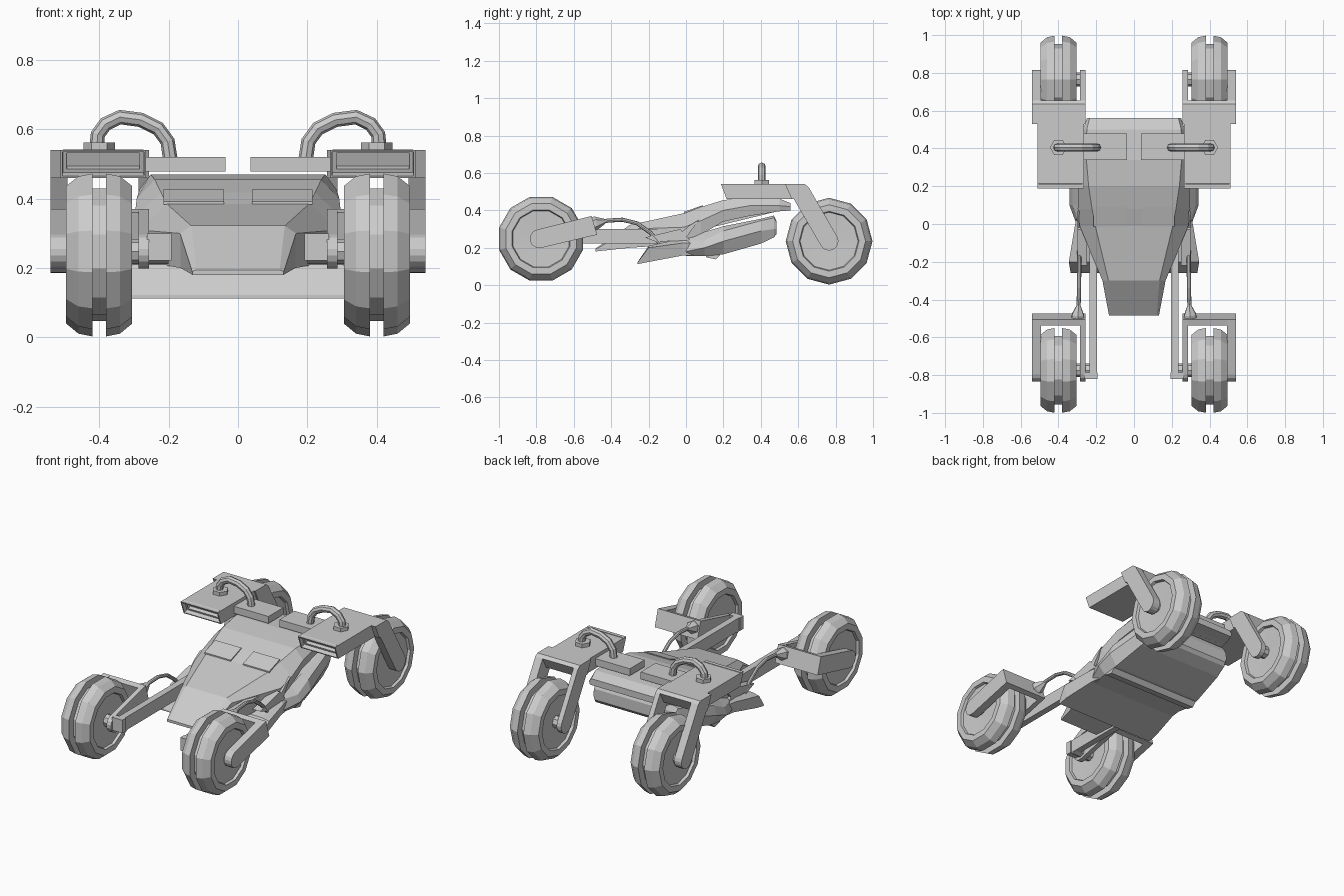
import bpy, bmesh
from math import sin, cos, pi, radians
from mathutils import Vector

cube = bpy.data.objects.get("Cube")
if cube:
    bpy.data.objects.remove(cube)

grey = bpy.data.materials.new("light grey")
grey.use_nodes = True
colour = (0.6, 0.6, 0.6, 1)
grey.diffuse_color = colour
grey.node_tree.nodes["Principled BSDF"].inputs["Base Color"].default_value = colour


def finish(name, bm, mirror=True):
    bmesh.ops.recalc_face_normals(bm, faces=bm.faces)
    mesh = bpy.data.meshes.new(name)
    bm.to_mesh(mesh)
    bm.free()
    mesh.materials.append(grey)
    obj = bpy.data.objects.new(name, mesh)
    bpy.context.collection.objects.link(obj)
    if mirror:
        obj.modifiers.new("both sides", 'MIRROR')
    return obj


def skin(rings, caps=True, closed=False):
    """Join equal rings of points into a tube."""
    bm = bmesh.new()
    loops = [[bm.verts.new(p) for p in ring] for ring in rings]
    pairs = list(zip(loops, loops[1:]))
    if closed:
        pairs.append((loops[-1], loops[0]))
    for a, b in pairs:
        n = len(a)
        for i in range(n):
            j = (i + 1) % n
            bm.faces.new((a[i], a[j], b[j], b[i]))
    if caps and not closed:
        bm.faces.new(loops[0])
        bm.faces.new(loops[-1])
    return bm


def prism(name, x0, x1, outline, mirror=True):
    """Side outline of (y, z) points, extruded along x."""
    return finish(name, skin([[(x, y, z) for y, z in outline] for x in (x0, x1)]), mirror)


def box(name, x0, x1, y0, y1, z0, z1):
    return prism(name, x0, x1, [(y0, z0), (y1, z0), (y1, z1), (y0, z1)])


def lathe_x(name, centre, profile, sides, phase=0):
    """Turn (x, radius) points round an axle."""
    cx, cy, cz = centre
    rings = [[(cx + x, cy + r * cos(2 * pi * i / sides + phase),
               cz + r * sin(2 * pi * i / sides + phase)) for i in range(sides)]
             for x, r in profile]
    return finish(name, skin(rings))


def arc(y, z, r, start, end, steps=8):
    angles = [radians(start + (end - start) * i / steps) for i in range(steps + 1)]
    return [(y + r * cos(a), z + r * sin(a)) for a in angles]


def pipe(name, path, radius, sides=8):
    """Tube along points; radius may be one number or one per point."""
    pts = [Vector(p) for p in path]
    radii = radius if isinstance(radius, list) else [radius] * len(pts)
    rings = []
    for i, p in enumerate(pts):
        d = (pts[min(i + 1, len(pts) - 1)] - pts[max(i - 1, 0)]).normalized()
        side = Vector((0, 1, 0)) if abs(d.y) < 0.6 else Vector((1, 0, 0))
        u = d.cross(side).normalized()
        v = d.cross(u)
        rings.append([p + radii[i] * (u * cos(2 * pi * k / sides) + v * sin(2 * pi * k / sides))
                      for k in range(sides)])
    return finish(name, skin(rings))


def hull(name, stations):
    """Symmetric loft: each station is y and half section (x, z) from top to bottom."""
    rings = []
    for y, half in stations:
        rings.append([(x, y, z) for x, z in half] + [(-x, y, z) for x, z in reversed(half)])
    return finish(name, skin(rings), mirror=False)


# Wheels: grooved tread, tapered shoulders, sunken discs
right_half = [(0.02, 0.188), (0.02, 0.232), (0.06, 0.224), (0.095, 0.195),
              (0.095, 0.16), (0.08, 0.155), (0.075, 0.04)]
wheel = [(-x, r) for x, r in reversed(right_half)] + right_half
front_hub, rear_hub = (0.4, -0.775, 0.248), (0.4, 0.765, 0.235)
lathe_x("front_wheels", front_hub, wheel, 12, radians(15))
lathe_x("rear_wheels", rear_hub, wheel, 12)
lathe_x("front_axles", front_hub, [(-0.2, 0.036), (0.13, 0.036)], 8)
lathe_x("rear_axles", rear_hub, [(-0.13, 0.036), (0.13, 0.036)], 8)

# Front forks
front_arm = arc(-0.785, 0.248, 0.05, 104, 284) + [(-0.475, 0.27), (-0.505, 0.37)]
prism("front_fork_outer", 0.492, 0.54, front_arm)
prism("front_fork_inner", 0.257, 0.287, front_arm)
prism("front_fork_bridge", 0.257, 0.54,
      [(-0.537, 0.36), (-0.505, 0.37), (-0.475, 0.27), (-0.507, 0.262)])

# Beams carrying the front wheels, and their feet
box("front_beam", 0.197, 0.236, -0.8, -0.05, 0.222, 0.3)
box("front_beam_foot", 0.192, 0.262, -0.82, -0.785, 0.222, 0.3)

# Steering rods with cone ends
pipe("steering_rod", [(0.295, -0.49, 0.33), (0.293, -0.42, 0.345), (0.291, -0.34, 0.35),
                      (0.29, -0.26, 0.33), (0.29, -0.19, 0.28), (0.29, -0.14, 0.225)], 0.011)
pipe("steering_rod_cone", [(0.298, -0.5, 0.325), (0.297, -0.48, 0.332), (0.293, -0.43, 0.343)],
     [0.038, 0.036, 0.011], 6)

# Rear forks
rear_arm = arc(0.765, 0.235, 0.05, 207, 387) + [(0.655, 0.525), (0.635, 0.54), (0.53, 0.54)]
prism("rear_fork_outer", 0.492, 0.54, rear_arm)
prism("rear_fork_inner", 0.257, 0.287, rear_arm)
prism("rear_fork_bridge", 0.257, 0.54,
      [(0.53, 0.54), (0.635, 0.54), (0.655, 0.525), (0.62, 0.46), (0.565, 0.46)])

# Rear pods with a sunken opening in the sloping front
bm = skin([[(x, y, z) for y, z in [(0.187, 0.54), (0.57, 0.54), (0.57, 0.46), (0.217, 0.46)]]
           for x in (0.265, 0.512)])
bmesh.ops.recalc_face_normals(bm, faces=bm.faces)
mouth = min(bm.faces, key=lambda f: f.calc_center_median().y)
bmesh.ops.inset_region(bm, faces=[mouth], thickness=0.009)
bmesh.ops.inset_region(bm, faces=[mouth], thickness=0.001, depth=-0.025)
bmesh.ops.inset_region(bm, faces=[mouth], thickness=0.016)
bmesh.ops.inset_region(bm, faces=[mouth], thickness=0.001, depth=-0.02)
finish("rear_pod", bm)

# Connector blocks, hoses and hose nuts
box("connector_block", 0.036, 0.285, 0.34, 0.48, 0.478, 0.52)
pipe("hose", [(0.408, 0.405, 0.54), (0.404, 0.405, 0.585), (0.382, 0.405, 0.615),
              (0.34, 0.405, 0.635), (0.28, 0.405, 0.627), (0.23, 0.405, 0.602),
              (0.203, 0.405, 0.565), (0.193, 0.405, 0.5)], 0.021)
pipe("hose_nut", [(0.4, 0.405, 0.535), (0.4, 0.405, 0.562)], 0.045, 6)

# Upper hood from the nose tip to the tail
hull("hood", [
    (-0.485, [(0.12, 0.195), (0.132, 0.19), (0.13, 0.18)]),
    (-0.3, [(0.135, 0.322), (0.167, 0.3), (0.165, 0.2)]),
    (-0.01, [(0.205, 0.385), (0.288, 0.31), (0.28, 0.22)]),
    (0.08, [(0.222, 0.418), (0.298, 0.345), (0.28, 0.27)]),
    (0.2, [(0.24, 0.455), (0.292, 0.4), (0.28, 0.34)]),
    (0.34, [(0.252, 0.47), (0.285, 0.425), (0.272, 0.37)]),
    (0.5, [(0.25, 0.462), (0.27, 0.425), (0.262, 0.395)]),
    (0.56, [(0.235, 0.438), (0.25, 0.42), (0.245, 0.4)])])

# Thin raised panels on the hood
prism("hood_panel", 0.04, 0.215, [(-0.012, 0.383), (-0.012, 0.392), (0.09, 0.427), (0.09, 0.42)])

# Lower body: flared side panels rising to the tail
hull("lower_body", [
    (0.0, [(0.25, 0.27), (0.295, 0.24), (0.305, 0.18), (0.28, 0.155)]),
    (0.1, [(0.28, 0.285), (0.325, 0.24), (0.342, 0.2), (0.3, 0.155)]),
    (0.2, [(0.28, 0.315), (0.325, 0.29), (0.342, 0.235), (0.3, 0.165)]),
    (0.4, [(0.27, 0.355), (0.295, 0.345), (0.305, 0.29), (0.28, 0.222)]),
    (0.47, [(0.26, 0.372), (0.275, 0.36), (0.285, 0.3), (0.27, 0.255)]),
    (0.485, [(0.26, 0.34), (0.27, 0.335), (0.275, 0.3), (0.265, 0.275)])])

# Rear slat between hood and lower body
prism("tail_slat", -0.24, 0.24, [(0.1, 0.3), (0.1, 0.37), (0.47, 0.405), (0.47, 0.39)], False)

# Chin skirt with a forward raked leading edge
hull("chin_skirt", [
    (-0.26, [(0.31, 0.122), (0.335, 0.12), (0.33, 0.112)]),
    (-0.2, [(0.3, 0.21), (0.345, 0.2), (0.33, 0.124)]),
    (-0.02, [(0.29, 0.25), (0.315, 0.225), (0.3, 0.158)]),
    (0.06, [(0.28, 0.25), (0.3, 0.225), (0.29, 0.158)])])

# Ridge across the floor
prism("floor_ridge", -0.3, 0.3, [(0.1, 0.17), (0.11, 0.148), (0.16, 0.138), (0.19, 0.17)], False)

# Side fins by the front of the hood
prism("side_fin", 0.284, 0.3, [(-0.02, 0.225), (0.07, 0.35), (0.02, 0.32), (-0.04, 0.27)])
prism("front_wing", 0.25, 0.3, [(-0.22, 0.255), (-0.03, 0.3), (0.02, 0.24), (-0.16, 0.232)])
